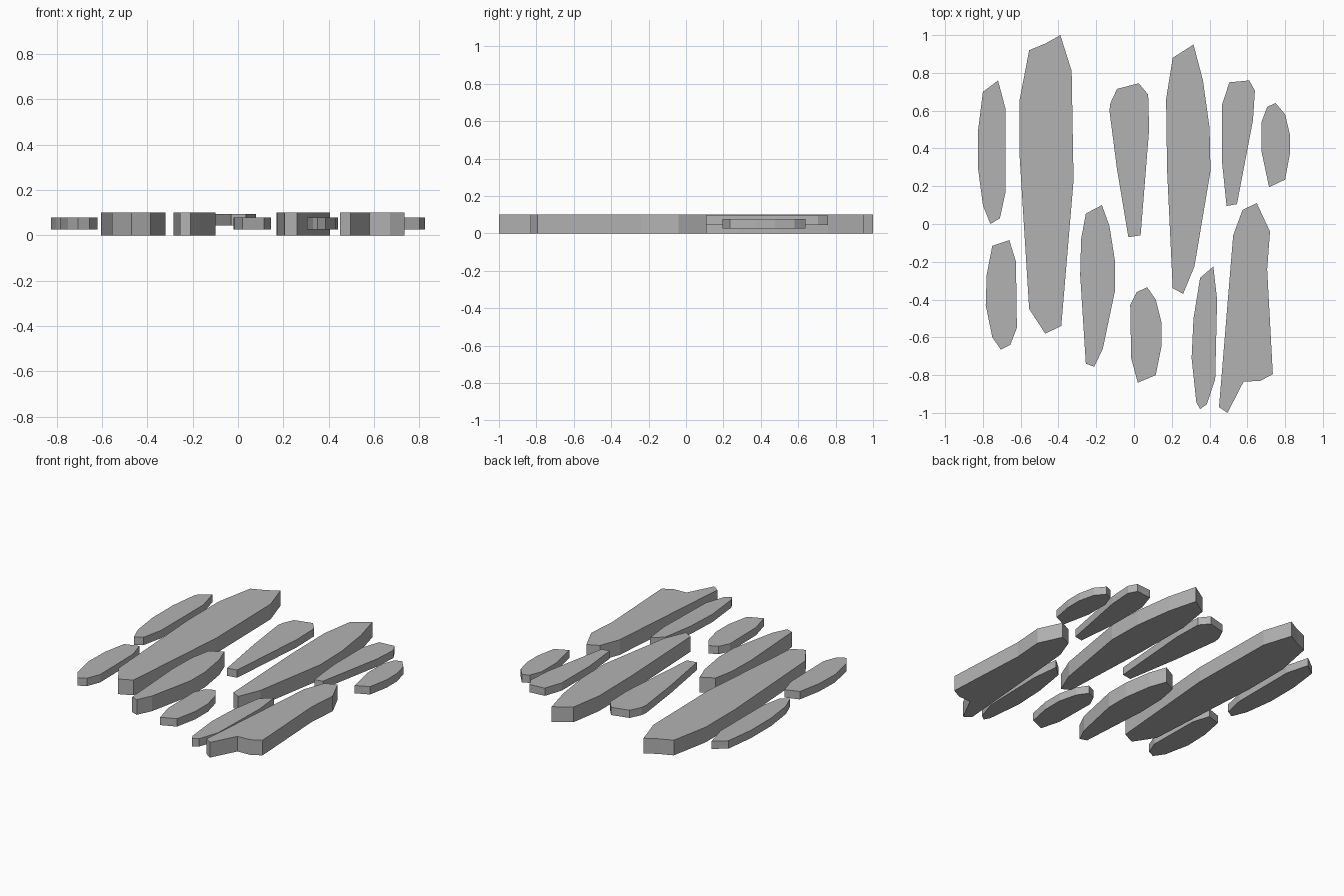
import bpy
import bmesh

default_cube = bpy.data.objects.get("Cube")
if default_cube:
    bpy.data.objects.remove(default_cube, do_unlink=True)

# One plain grey material shared by every slab
grey = bpy.data.materials.new("plain_grey")
grey.use_nodes = True
colour = (0.45, 0.45, 0.45, 1)
grey.diffuse_color = colour
grey.node_tree.nodes["Principled BSDF"].inputs["Base Color"].default_value = colour

# Bottom and top height of each kind of slab
THICK = (0, .1)
THIN = (.026, .078)
RAISED = (.044, .095)


def slab(name, heights, *outline):
    """Extrude a flat outline upwards into a solid slab with flat faces."""
    bottom, top = heights
    mesh = bpy.data.meshes.new(name)
    bm = bmesh.new()
    face = bm.faces.new([bm.verts.new((x, y, bottom)) for x, y in outline])
    extruded = bmesh.ops.extrude_face_region(bm, geom=[face])
    raised = [item for item in extruded["geom"] if isinstance(item, bmesh.types.BMVert)]
    bmesh.ops.translate(bm, verts=raised, vec=(0, 0, top - bottom))
    bmesh.ops.recalc_face_normals(bm, faces=bm.faces)
    bm.to_mesh(mesh)
    bm.free()
    mesh.materials.append(grey)
    slab_object = bpy.data.objects.new(name, mesh)
    bpy.context.scene.collection.objects.link(slab_object)
    return slab_object


# Slabs on the right-hand side
slab("outer_right_back_slab", THIN,
     (-.8, .7), (-.72, .76), (-.68, .61), (-.68, .17), (-.71, .03),
     (-.76, 0), (-.8, .1), (-.825, .29), (-.825, .5))
slab("outer_right_front_slab", THIN,
     (-.75, -.115), (-.66, -.085), (-.625, -.2), (-.62, -.55), (-.655, -.64),
     (-.705, -.665), (-.75, -.6), (-.785, -.43), (-.78, -.27))
slab("long_right_slab", THICK,
     (-.555, .92), (-.47, .955), (-.39, 1), (-.33, .81), (-.32, .23),
     (-.385, -.54), (-.47, -.58), (-.555, -.45), (-.605, .35), (-.605, .66))
slab("inner_right_front_slab", THICK,
     (-.255, .055), (-.17, .1), (-.13, -.01), (-.1, -.2), (-.1, -.35),
     (-.165, -.66), (-.21, -.755), (-.255, -.74), (-.285, -.27), (-.28, -.08))

# Slabs along the middle
slab("middle_back_slab", RAISED,
     (-.09, .715), (.025, .745), (.075, .685), (.08, .5), (.035, -.06),
     (-.03, -.07), (-.09, .29), (-.13, .6), (-.125, .64))
slab("middle_front_slab", THIN,
     (.015, -.36), (.07, -.335), (.115, -.4), (.145, -.52), (.145, -.65),
     (.115, -.8), (.02, -.84), (-.015, -.71), (-.02, -.43))

# Slabs on the left-hand side
slab("long_left_slab", THICK,
     (.205, .88), (.315, .95), (.365, .76), (.4, .51), (.405, .28),
     (.32, -.225), (.26, -.37), (.205, -.34), (.175, .29), (.17, .66))
slab("inner_left_back_slab", RAISED,
     (.505, .75), (.61, .76), (.64, .705), (.63, .55), (.545, .105),
     (.49, .095), (.465, .34), (.465, .63))
slab("outer_left_back_slab", THIN,
     (.705, .62), (.75, .64), (.8, .58), (.825, .475), (.825, .37),
     (.8, .235), (.715, .195), (.675, .385), (.675, .54))
slab("narrow_left_front_slab", THIN,
     (.35, -.285), (.42, -.225), (.44, -.4), (.43, -.82), (.385, -.955),
     (.35, -.98), (.33, -.945), (.305, -.71), (.315, -.5))
slab("notched_left_front_slab", THICK,
     (.575, .075), (.65, .11), (.72, -.04), (.705, -.24), (.735, -.795),
     (.67, -.83), (.58, -.835), (.495, -1), (.45, -.97), (.525, -.06))
